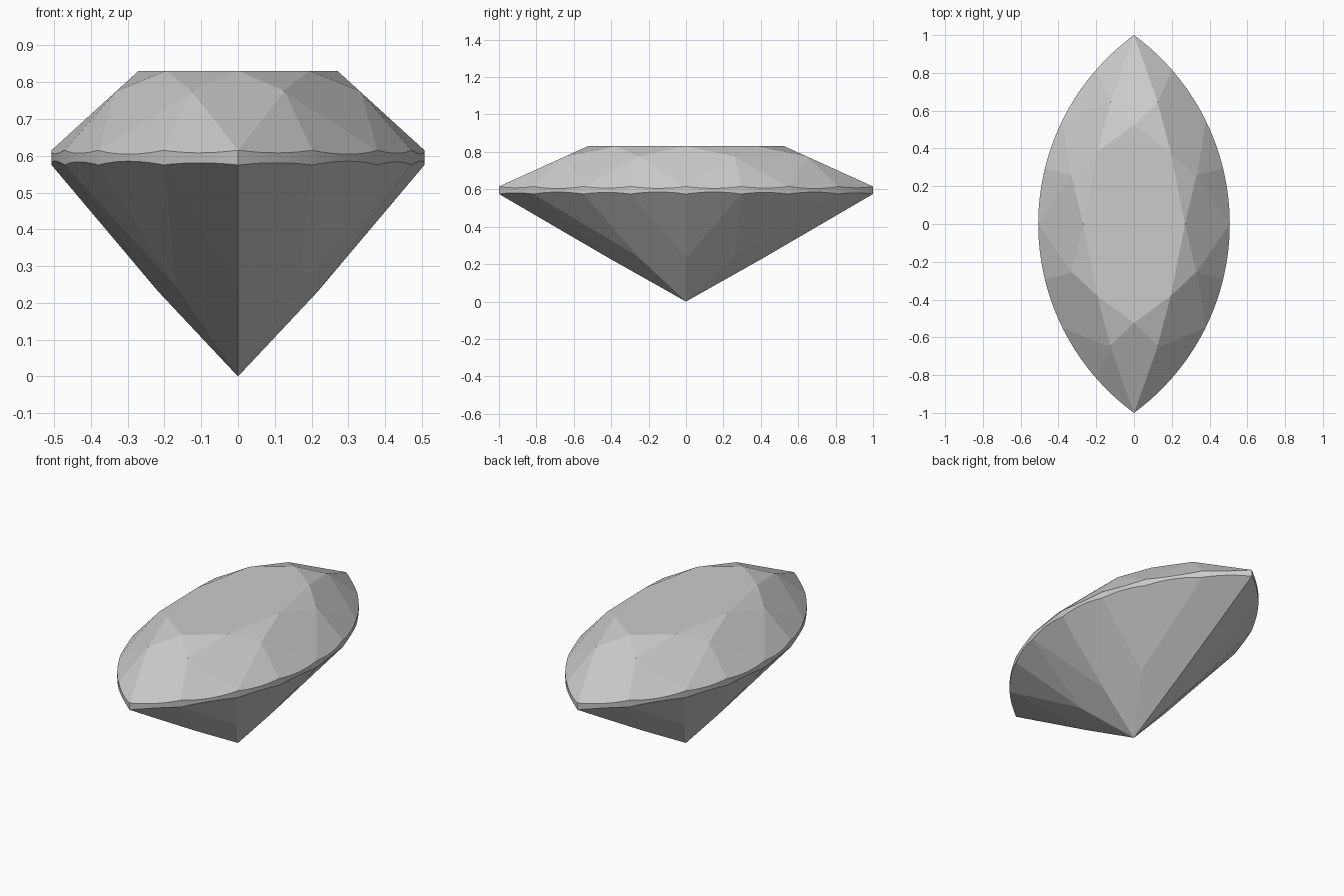
import bpy
import bmesh
import math
from mathutils import Vector

cube = bpy.data.objects.get("Cube")
if cube:
    bpy.data.objects.remove(cube, do_unlink=True)

HALF_WIDTH, TABLE_Z, CROWN_Z, PAVILION_Z, KINK_Z = 0.507, 0.831, 0.615, 0.575, 0.231
RADIUS = (1 + HALF_WIDTH ** 2) / (2 * HALF_WIDTH)
OFFSET = RADIUS - HALF_WIDTH
ARC_STEPS = 64


def rim(y, z):
    """Point on the pointed-oval outline."""
    return Vector((math.sqrt(RADIUS ** 2 - y * y) - OFFSET, y, z))


# Outline prism, drawn as two mirrored arcs that meet at the tips
bm = bmesh.new()
sweep = math.asin(1 / RADIUS)
outline = []
for side in (1, -1):
    for i in range(ARC_STEPS):
        a = sweep * (2 * i / ARC_STEPS - 1)
        outline.append((side * (RADIUS * math.cos(a) - OFFSET), side * RADIUS * math.sin(a)))
base = bm.faces.new([bm.verts.new((x, y, -0.1)) for x, y in outline])
top = bmesh.ops.extrude_face_region(bm, geom=[base])["geom"]
for v in top:
    if isinstance(v, bmesh.types.BMVert):
        v.co.z = TABLE_Z
bmesh.ops.recalc_face_normals(bm, faces=bm.faces[:])


def grind(p, q, r):
    """Cut one flat facet through three points, repeated in all four quadrants."""
    normal = (q - p).cross(r - p).normalized()
    if normal.dot(p - Vector((0, 0, 0.5))) < 0:
        normal.negate()
    done = []
    for sx in (1, -1):
        for sy in (1, -1):
            n = Vector((normal.x * sx, normal.y * sy, normal.z))
            if any((n - d).length < 1e-4 for d in done):
                continue
            done.append(n)
            bmesh.ops.bisect_plane(bm, geom=bm.verts[:] + bm.edges[:] + bm.faces[:], dist=1e-5,
                                   plane_co=(p.x * sx, p.y * sy, p.z), plane_no=n, clear_outer=True)
            open_edges = [e for e in bm.edges if e.is_boundary]
            if open_edges:
                bmesh.ops.holes_fill(bm, edges=open_edges, sides=0)


# Girdle stations from the front tip to the widest point
stations = (-1, -0.815, -0.548, -0.295, 0)
across, along = Vector((1, 0, 0)), Vector((0, 1, 0))

# Crown: kites, star facets and upper girdle facets
g = [rim(y, CROWN_Z) for y in stations]
t1, t2, t3 = (Vector((x, y, TABLE_Z)) for x, y in ((0, -0.524), (0.195, -0.38), (0.27, 0)))
m1, m2 = Vector((0.127, -0.645, 0.776)), Vector((0.33, -0.258, 0.776))
grind(t1, g[0], t1 + across)
grind(t2, g[2], t2 + m2 - m1)
grind(t3, g[4], t3 + along)
grind(t1, t2, m1)
grind(t2, t3, m2)
for mid, a in ((m1, 0), (m1, 1), (m2, 2), (m2, 3)):
    grind(mid, g[a], g[a + 1])

# Pavilion: main facets to the culet, then lower girdle facets
g = [rim(y, PAVILION_Z) for y in stations]
culet = Vector((0, 0, 0))
p1, p2, p3 = (Vector((x, y, KINK_Z)) for x, y in ((0, -0.41), (0.161, -0.248), (0.217, 0)))
grind(culet, p1, g[1])
grind(culet, p3, g[3])
for point, a in ((p1, 0), (p2, 1), (p2, 2), (p3, 3)):
    grind(point, g[a], g[a + 1])

bmesh.ops.recalc_face_normals(bm, faces=bm.faces[:])
mesh = bpy.data.meshes.new("cut_gem")
bm.to_mesh(mesh)
bm.free()
gem = bpy.data.objects.new("cut_gem", mesh)
bpy.context.collection.objects.link(gem)

# Single grey material
grey = bpy.data.materials.new("stone_grey")
grey.use_nodes = True
grey.diffuse_color = (0.6, 0.6, 0.6, 1)
grey.node_tree.nodes["Principled BSDF"].inputs["Base Color"].default_value = (0.6, 0.6, 0.6, 1)
mesh.materials.append(grey)
